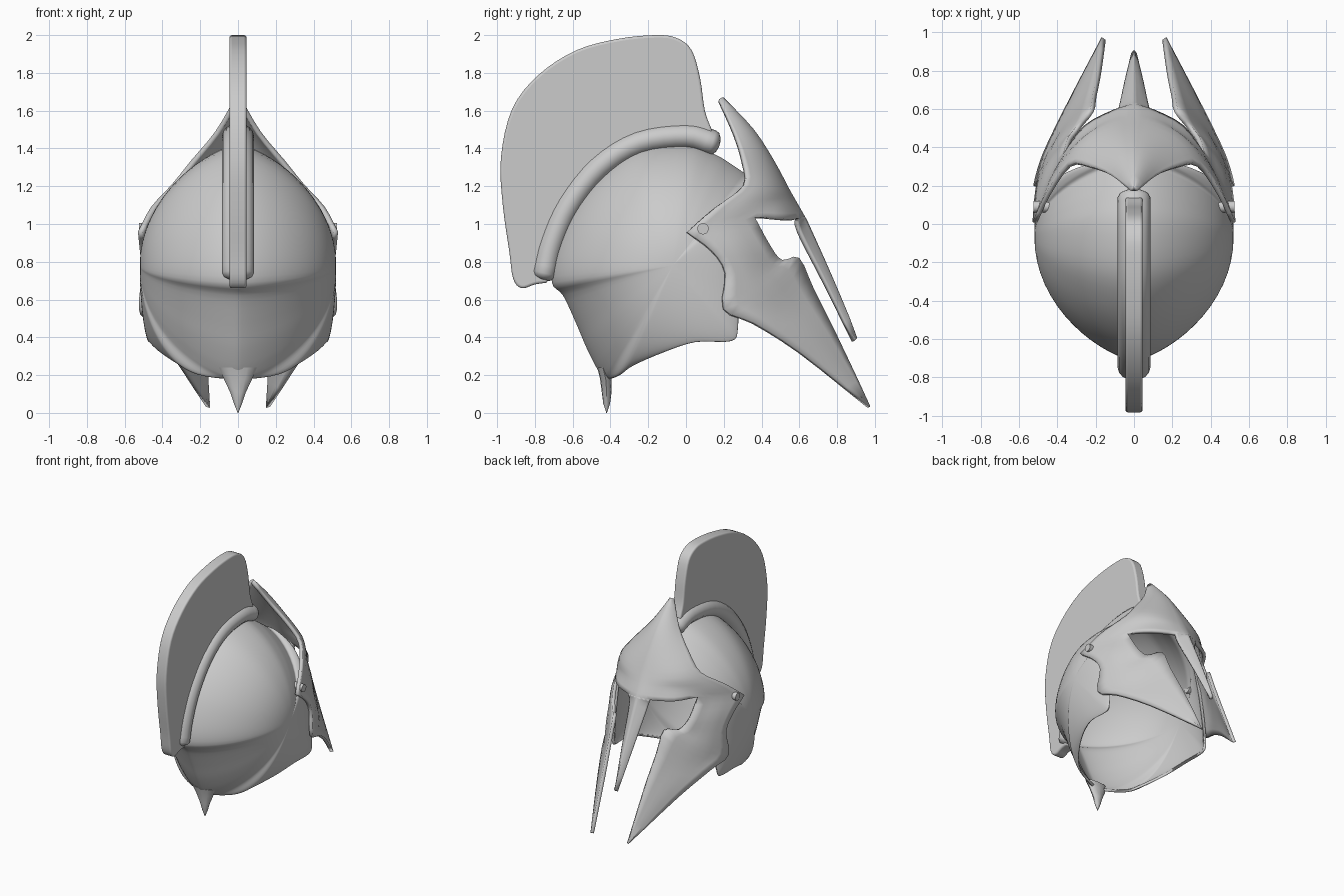
import bpy, bmesh, math
from mathutils import Vector

if "Cube" in bpy.data.objects:
    bpy.data.objects.remove(bpy.data.objects["Cube"])


def smooth(pts, n=4, closed=False):
    """Catmull-Rom curve through points."""
    p = [Vector(q) for q in pts]
    k, out = len(p), []
    for i in range(k if closed else k - 1):
        b, c = p[i], p[(i + 1) % k]
        a = p[i - 1] if (i or closed) else b * 2 - c
        d = p[(i + 2) % k] if (closed or i + 2 < k) else c * 2 - b
        for j in range(n):
            t = j / n
            out.append(0.5 * (2 * b + (c - a) * t + (2 * a - 5 * b + 4 * c - d) * t ** 2
                              + (3 * b - a - 3 * c + d) * t ** 3))
    return out if closed else out + [p[-1]]


def add_grid(bm, rows, closed=False):
    vs = [[bm.verts.new(p) for p in r] for r in rows]
    m = len(rows[0])
    for r, q in zip(vs, vs[1:]):
        for j in range(m if closed else m - 1):
            k = (j + 1) % m
            bm.faces.new((r[j], r[k], q[k], q[j]))
    return vs


def finish(name, bm, merge=0.0005, centre=None, mirror=False, thick=0, bevel=0, angle=40):
    bmesh.ops.remove_doubles(bm, verts=bm.verts, dist=merge)
    bmesh.ops.recalc_face_normals(bm, faces=bm.faces)
    if centre:
        bm.normal_update()
        c = Vector(centre)
        if sum((f.calc_center_median() - c).dot(f.normal) * f.calc_area() for f in bm.faces) < 0:
            bmesh.ops.reverse_faces(bm, faces=bm.faces)
    me = bpy.data.meshes.new(name)
    bm.to_mesh(me)
    bm.free()
    ob = bpy.data.objects.new(name, me)
    bpy.context.collection.objects.link(ob)
    if mirror:
        m = ob.modifiers.new("mirror", 'MIRROR')
        m.merge_threshold = 0.003
    if thick:
        m = ob.modifiers.new("shell", 'SOLIDIFY')
        m.thickness, m.offset = thick, -1
    if bevel:
        m = ob.modifiers.new("round", 'BEVEL')
        m.width, m.segments, m.limit_method, m.angle_limit = bevel, 4, 'ANGLE', math.radians(60)
    bpy.ops.object.select_all(action='DESELECT')
    bpy.context.view_layer.objects.active = ob
    ob.select_set(True)
    bpy.ops.object.shade_smooth_by_angle(angle=math.radians(angle))
    return ob


# Dome shell: side outline (x of edge, y, z), bulged out towards the cheek centre
outline = [(0, .25, 1.31), (0, .15, 1.37), (0, 0, 1.42), (0, -.25, 1.39), (0, -.45, 1.25),
           (0, -.6, 1.06), (0, -.69, .85), (0, -.71, .69), (0, -.65, .62), (0, -.58, .47),
           (0, -.52, .33), (0, -.45, .2), (.05, -.41, .18), (.2, -.35, .2), (.3, -.28, .25),
           (.41, -.12, .32), (.47, .05, .375), (.47, .24, .38), (.465, .275, .45),
           (.46, .27, .6), (.46, .24, .8), (.44, .23, .95), (.37, .26, 1.08),
           (.24, .31, 1.18), (.1, .33, 1.24), (0, .32, 1.26)]
edge = smooth(outline, 4, True)
mid = Vector((.52, -.07, .78))
bm = bmesh.new()
rows = []
for i in range(17):
    s = math.sin(i / 16 * math.pi / 2)
    h = max(0, 1 - s * s) ** .7
    row = []
    for e in edge:
        xe = max(0, e.x)
        row.append((xe + (.52 - xe) * h, mid.y + (e.y - mid.y) * s, mid.z + (e.z - mid.z) * s))
    rows.append(row)
add_grid(bm, rows, True)
finish("dome", bm, centre=(0, -.1, .8), mirror=True, thick=.02, angle=50)

# Neck spike at the back of the rim
bm = bmesh.new()
prof = [(.1, .03, -.44, .24), (.075, .03, -.425, .18), (.042, .026, -.42, .11),
        (.022, .018, -.42, .05), (.002, .002, -.42, 0)]
vs = add_grid(bm, [[(a * math.cos(k * math.pi / 6), y + b * math.sin(k * math.pi / 6), z)
                    for k in range(12)] for a, b, y, z in prof], True)
bm.faces.new(vs[0])
finish("neck_spike", bm)

# Crest fin
top = smooth([(0, .14, 1.49), (0, .1, 1.6), (0, .075, 1.77), (0, .03, 1.92), (0, -.05, 1.985),
              (0, -.16, 2.0), (0, -.36, 1.98), (0, -.58, 1.92), (0, -.78, 1.79), (0, -.92, 1.61),
              (0, -.98, 1.35), (0, -.97, 1.1), (0, -.935, .85), (0, -.915, .71), (0, -.87, .66),
              (0, -.8, .68), (0, -.73, .69)], 4)
path = [(0, .14, 1.43), (0, 0, 1.465), (0, -.25, 1.43), (0, -.46, 1.3),
        (0, -.62, 1.1), (0, -.71, .9), (0, -.75, .74)]
arc = smooth(path, 4)
bm = bmesh.new()
loop = top + arc[::-1]
n = len(loop)
sides = [[bm.verts.new((x, p.y, p.z)) for p in loop] for x in (-.045, .045)]
for s in sides:
    bm.faces.new(s)
for j in range(n):
    k = (j + 1) % n
    bm.faces.new((sides[0][j], sides[0][k], sides[1][k], sides[1][j]))
finish("crest_fin", bm, bevel=.03)

# Rolled base that the crest sits in
bm = bmesh.new()
rows = []
for i, p in enumerate(arc):
    t = (arc[min(i + 1, len(arc) - 1)] - arc[max(i - 1, 0)]).normalized()
    up = Vector((0, t.z, -t.y))
    rows.append((p, t, up, 1))
for e, sgn in ((0, -1), (-1, 1)):
    p, t, up, _ = rows[e]
    caps = [(p + t * sgn * .04 * math.sin(a), t, up, math.cos(a)) for a in (.5, 1.0, 1.4)]
    rows = caps[::-1] + rows if sgn < 0 else rows + caps
rings = [[p + Vector((.085 * k * math.cos(a), 0, 0)) + up * (.068 * k * math.sin(a))
          for a in [j * math.pi / 8 for j in range(16)]] for p, t, up, k in rows]
vs = add_grid(bm, rings, True)
bm.faces.new(vs[0])
bm.faces.new(vs[-1])
finish("crest_base", bm, angle=60)


# Face guard: forehead, cheek and nose grids
def through(a, b, c, n=6):
    a, b, c = Vector(a), Vector(b), Vector(c)
    ts = [i / (n - 1) for i in range(n)]
    return [a * (2 * t - 1) * (t - 1) + b * 4 * t * (1 - t) + c * t * (2 * t - 1) for t in ts]


def refine(rows, n=3):
    rows = [smooth(r, n) for r in rows]
    return list(zip(*[smooth(c, n) for c in zip(*rows)]))


forehead = [through((0, .2, 1.67), (.01, .19, 1.67), (.02, .175, 1.66)),
            through((0, .36, 1.5), (.07, .325, 1.5), (.12, .255, 1.49)),
            through((0, .47, 1.33), (.14, .42, 1.335), (.245, .305, 1.34)),
            through((0, .55, 1.18), (.22, .475, 1.19), (.35, .31, 1.21)),
            through((0, .59, 1.11), (.28, .45, 1.11), (.46, .16, 1.09)),
            [(0, .63, 1.04), (.1, .6, 1.03), (.26, .515, 1.03), (.37, .365, 1.035),
             (.46, .2, 1.0), (.53, .01, .96)]]
cheek = [[(.37, .365, 1.035), (.46, .2, 1.0), (.53, .01, .96)],
         [(.345, .45, .88), (.46, .29, .88), (.52, .14, .86)],
         [(.3, .51, .81), (.44, .36, .74), (.51, .215, .74)],
         [(.23, .60, .82), (.42, .42, .64), (.525, .205, .55)],
         [(.215, .68, .65), (.36, .53, .53), (.48, .36, .48)],
         [(.19, .80, .41), (.29, .70, .37), (.36, .61, .32)],
         [(.165, .975, .04), (.168, .975, .035), (.17, .975, .03)]]
nose = [[(0, .63, 1.04), (.05, .615, 1.035), (.1, .6, 1.03)],
        [(0, .655, .99), (.045, .63, .97), (.08, .61, .955)],
        [(0, .78, .71), (.03, .765, .695), (.05, .745, .68)],
        [(0, .91, .40), (.008, .9, .39), (.015, .89, .38)]]
bm = bmesh.new()
for g in (forehead, cheek, nose):
    add_grid(bm, refine(g))
for v in bm.verts:
    v.co.x = max(0, v.co.x)
finish("face_guard", bm, merge=.007, centre=(0, 0, .7), mirror=True, thick=.025, angle=35)

# Hinge pins between dome and face guard
for side in (-1, 1):
    bpy.ops.mesh.primitive_cylinder_add(vertices=20, radius=.03, depth=.09,
                                        location=(side * .48, .09, .975),
                                        rotation=(0, math.pi / 2, 0))
    bpy.context.object.name = "hinge_pin_" + ("left" if side < 0 else "right")
    bpy.ops.object.shade_smooth_by_angle(angle=math.radians(40))
